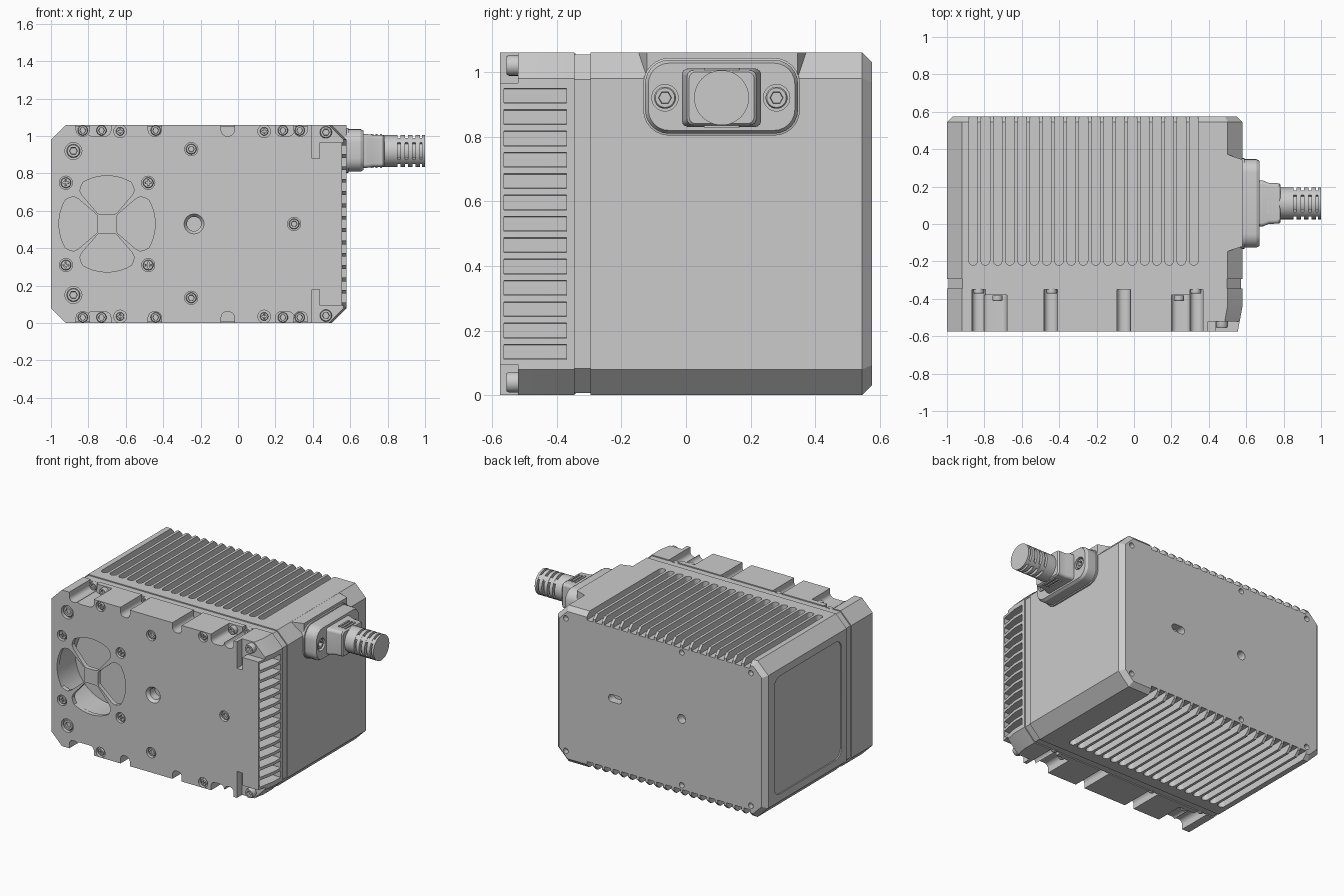
import bpy, bmesh
from math import pi, cos, sin, radians
from mathutils import Vector

if "Cube" in bpy.data.objects:
    bpy.data.objects.remove(bpy.data.objects["Cube"])


def place(axis, p, t):
    return {'x': (t, p[0], p[1]), 'y': (p[0], t, p[1]), 'z': (p[0], p[1], t)}[axis]


def skin(name, rings):
    """Closed skin through rings of equal point count, capped at both ends."""
    bm = bmesh.new()
    vr = [[bm.verts.new(p) for p in r] for r in rings]
    n = len(rings[0])
    for a, b in zip(vr, vr[1:]):
        for i in range(n):
            j = (i + 1) % n
            bm.faces.new((a[i], a[j], b[j], b[i]))
    bm.faces.new(vr[0])
    bm.faces.new(vr[-1])
    bmesh.ops.remove_doubles(bm, verts=bm.verts, dist=1e-5)
    bmesh.ops.recalc_face_normals(bm, faces=bm.faces)
    me = bpy.data.meshes.new(name)
    bm.to_mesh(me)
    bm.free()
    ob = bpy.data.objects.new(name, me)
    bpy.context.collection.objects.link(ob)
    return ob


def loft(name, axis, sections):
    return skin(name, [[place(axis, p, t) for p in pts] for pts, t in sections])


def prism(name, axis, pts, a, b):
    return loft(name, axis, [(pts, a), (pts, b)])


def rounded(cx, cy, w, h, r, n=6):
    out = []
    for k, (sx, sy) in enumerate(((1, 1), (-1, 1), (-1, -1), (1, -1))):
        for i in range(n + 1):
            a = pi / 2 * (k + i / n)
            out.append((cx + sx * (w / 2 - r) + r * cos(a), cy + sy * (h / 2 - r) + r * sin(a)))
    return out


def circle(cx, cy, r, n=32):
    return [(cx + r * cos(2 * pi * i / n), cy + r * sin(2 * pi * i / n)) for i in range(n)]


def octagon(x1, d=0.0, c=0.08):
    """Chamfered outline of the housing in x and z, inset by d."""
    x0, x1, z0, z1, c = -1 + d, x1 - d, d, 1.06 - d, c - 0.586 * d
    return [(x0 + c, z0), (x1 - c, z0), (x1, z0 + c), (x1, z1 - c),
            (x1 - c, z1), (x0 + c, z1), (x0, z1 - c), (x0, z0 + c)]


def cut(target, cutters):
    bpy.ops.object.select_all(action='DESELECT')
    for c in cutters:
        c.select_set(True)
    bpy.context.view_layer.objects.active = cutters[0]
    if len(cutters) > 1:
        bpy.ops.object.join()
    tool = bpy.context.view_layer.objects.active
    m = target.modifiers.new("cut", 'BOOLEAN')
    m.operation, m.solver, m.use_self, m.object = 'DIFFERENCE', 'EXACT', True, tool
    bpy.ops.object.select_all(action='DESELECT')
    target.select_set(True)
    bpy.context.view_layer.objects.active = target
    bpy.ops.object.modifier_apply(modifier=m.name)
    bpy.data.objects.remove(tool)


def screw(name, axis, p, t0, t1, r, cross=False):
    """Screw head from t0 (base) to t1 (top) with a hex or cross socket."""
    def ring(rad, t, socket=False):
        pts = []
        for i in range(24):
            a, q = 2 * pi * i / 24, rad
            if socket and cross:
                q = rad if (i + 1) % 6 < 3 else rad * 0.4
            elif socket:
                q = rad * cos(pi / 6) / cos((a % (pi / 3)) - pi / 6)
            pts.append(place(axis, (p[0] + q * cos(a), p[1] + q * sin(a)), t))
        return pts
    e = (t1 - t0) * 0.2
    return skin(name, [ring(r, t0), ring(r, t1 - e), ring(r * 0.88, t1),
                       ring(r * 0.6, t1, True), ring(r * 0.55, t1 - 3 * e, True)])


MID = 0.53

# Main housing: chamfered block with bevelled back edge
body = loft("housing", 'y', [(octagon(0.58), -0.295), (octagon(0.58), 0.545), (octagon(0.58, 0.03), 0.575)])
tools = []
for i in range(19):
    slot = rounded(-0.86 + i * 0.0655, 0.24, 0.047, 0.92, 0.0235)
    tools += [prism("c", 'z', slot, 1.01, 1.1), prism("c", 'z', slot, -0.04, 0.05)]
cut(body, tools)

# Back holes, slot and shallow side panel
tools = [prism("c", 'y', circle(x, z, 0.018, 20), 0.54, 0.6)
         for x in (-0.89, -0.37, 0.50) for z in (0.08, 0.98)]
tools += [prism("c", 'y', circle(-0.37, MID, 0.03), 0.52, 0.6),
          prism("c", 'y', rounded(0.13, MID, 0.10, 0.05, 0.025), 0.52, 0.6),
          prism("c", 'x', rounded(0.12, MID, 0.72, 0.80, 0.06), -1.1, -0.992)]
cut(body, tools)

# Seam band between housing and front cover
prism("seam_band", 'y', octagon(0.58, 0.007), -0.35, -0.29)

# Front cover, right edge sloping inward
cover = loft("front_cover", 'y', [(octagon(0.555), -0.575), (octagon(0.58), -0.44), (octagon(0.58), -0.345)])

# Cooling slots on the right side of the cover
cut(cover, [prism("c", 'y', rounded(0.56, MID + k * 0.066, 0.14, 0.046, 0.002, 1), -0.563, -0.37)
            for k in range(-6, 7)])

# Fan chamber and the four grille openings
petal = [(-0.035, 0.05), (0.035, 0.05), (0.05, 0.056), (0.135, 0.155), (0.145, 0.178), (0.14, 0.2)]
petal += [(0.257 * cos(radians(a)), 0.257 * sin(radians(a))) for a in range(60, 121, 6)]
petal += [(-0.14, 0.2), (-0.145, 0.178), (-0.135, 0.155), (-0.05, 0.056)]
tools = [prism("c", 'y', circle(-0.70, MID, 0.262, 48), -0.545, -0.37)]
for k in range(4):
    c, s = cos(k * pi / 2), sin(k * pi / 2)
    tools.append(prism("c", 'y', [(-0.70 + x * c - z * s, MID + x * s + z * c) for x, z in petal], -0.6, -0.54))
cut(cover, tools)

# Edge notches, small edge pockets and stepped right corners, top and bottom
notches = [(-0.83, 0.07, -0.34), (-0.745, 0.13, -0.38), (-0.445, 0.07, -0.34),
           (-0.055, 0.07, -0.34), (0.25, 0.10, -0.38), (0.335, 0.07, -0.34)]
tools = []
for flip in (0, 1):
    def zf(z):
        return 1.06 - z if flip else z
    for x, w, y in notches:
        tools.append(prism("c", 'y', rounded(x, zf(1.06), w, 0.12, 0.03), -0.6, y))
    for x in (-0.63, 0.14):
        tools.append(prism("c", 'y', circle(x, zf(1.025), 0.034, 24), -0.6, -0.555))
    step = [(0.395, 1.1), (0.395, 0.88), (0.435, 0.88), (0.435, 0.965), (0.65, 0.965), (0.65, 1.1)]
    tools.append(prism("c", 'y', [(x, zf(z)) for x, z in step], -0.6, -0.52))
    for i, (x, y) in enumerate(((-0.83, -0.342), (-0.73, -0.382), (-0.44, -0.342), (0.24, -0.382), (0.33, -0.342))):
        screw(f"edge_screw_{flip}_{i}", 'y', (x, zf(1.03)), y, y - 0.03, 0.027)
    for i, x in enumerate((-0.63, 0.14)):
        screw(f"pocket_screw_{flip}_{i}", 'y', (x, zf(1.025)), -0.55, -0.572, 0.022, True)
    screw(f"corner_screw_{flip}", 'y', (0.47, zf(1.02)), -0.515, -0.555, 0.032)
cut(cover, tools)

# Recessed screws on the front face
face = [(-0.88, 0.92, 0.045, False), (-0.88, 0.15, 0.045, False), (-0.25, 0.93, 0.035, False),
        (-0.25, 0.135, 0.035, False), (0.30, MID, 0.035, False)]
face += [(x, z, 0.035, True) for x in (-0.92, -0.48) for z in (0.31, 0.75)]
cut(cover, [prism("c", 'y', circle(x, z, r), -0.6, -0.55) for x, z, r, _ in face])
for i, (x, z, r, cr) in enumerate(face):
    screw(f"face_screw_{i}", 'y', (x, z), -0.545, -0.568, r * 0.8, cr)

# Countersunk mounting hole
cut(cover, [loft("c", 'y', [(circle(-0.235, MID, 0.057), -0.58), (circle(-0.235, MID, 0.038), -0.555),
                            (circle(-0.235, MID, 0.038), -0.50)])])

# Pad that carries the connector over the corner chamfer
prism("connector_pad", 'z', [(0.47, -0.155), (0.49, -0.15), (0.579, -0.12), (0.579, 0.345), (0.49, 0.375),
                             (0.47, 0.38)], 0.9, 1.0595)

# Connector flange with two screws
CY, CZ = 0.11, 0.92


def flange(d):
    return rounded(CY, CZ + 0.003, 0.485 - 2 * d, 0.24 - 2 * d, 0.08 - d)


plate = loft("connector_flange", 'x', [(flange(0), 0.57), (flange(0), 0.59), (flange(0.006), 0.592),
                                       (flange(0.006), 0.655), (flange(0.016), 0.672)])
cut(plate, [prism("c", 'x', circle(y, CZ, 0.041), 0.635, 0.7) for y in (-0.065, 0.28)])
for i, y in enumerate((-0.065, 0.28)):
    screw(f"connector_screw_{i}", 'x', (y, CZ), 0.63, 0.666, 0.034)

# Plug body with grip ribs
loft("plug", 'x', [(rounded(CY, CZ, 0.245, 0.18, 0.02), 0.66), (rounded(CY, CZ, 0.245, 0.18, 0.02), 0.69),
                   (rounded(CY, CZ, 0.22, 0.172, 0.02), 0.72), (rounded(CY, CZ, 0.215, 0.17, 0.02), 0.775),
                   (rounded(CY, CZ, 0.20, 0.16, 0.02), 0.783)])
for i, x in enumerate((0.718, 0.741, 0.764)):
    prism(f"grip_rib_{i}", 'z', rounded(x, CY, 0.012, 0.11, 0.005, 3), CZ - 0.092, CZ + 0.092)

# Cable strain relief: core, rings and linking bars
prism("cable_core", 'x', circle(CY, CZ, 0.066), 0.77, 1.0)
for i, (a, b) in enumerate(((0.775, 0.852), (0.868, 0.892), (0.908, 0.932), (0.948, 0.972), (0.985, 1.0))):
    prism(f"relief_ring_{i}", 'x', circle(CY, CZ, 0.085, 48), a, b)
for i in range(4):
    a = pi / 4 + i * pi / 2
    arc = [(CY + r * cos(a + s), CZ + r * sin(a + s))
           for r, s in ((0.06, -0.2), (0.083, -0.2), (0.084, 0), (0.083, 0.2), (0.06, 0.2))]
    prism(f"relief_bar_{i}", 'x', arc, 0.84, 0.99)

# Smooth shading with sharp edges kept
bpy.ops.object.select_all(action='SELECT')
bpy.ops.object.shade_smooth_by_angle(angle=radians(28))
